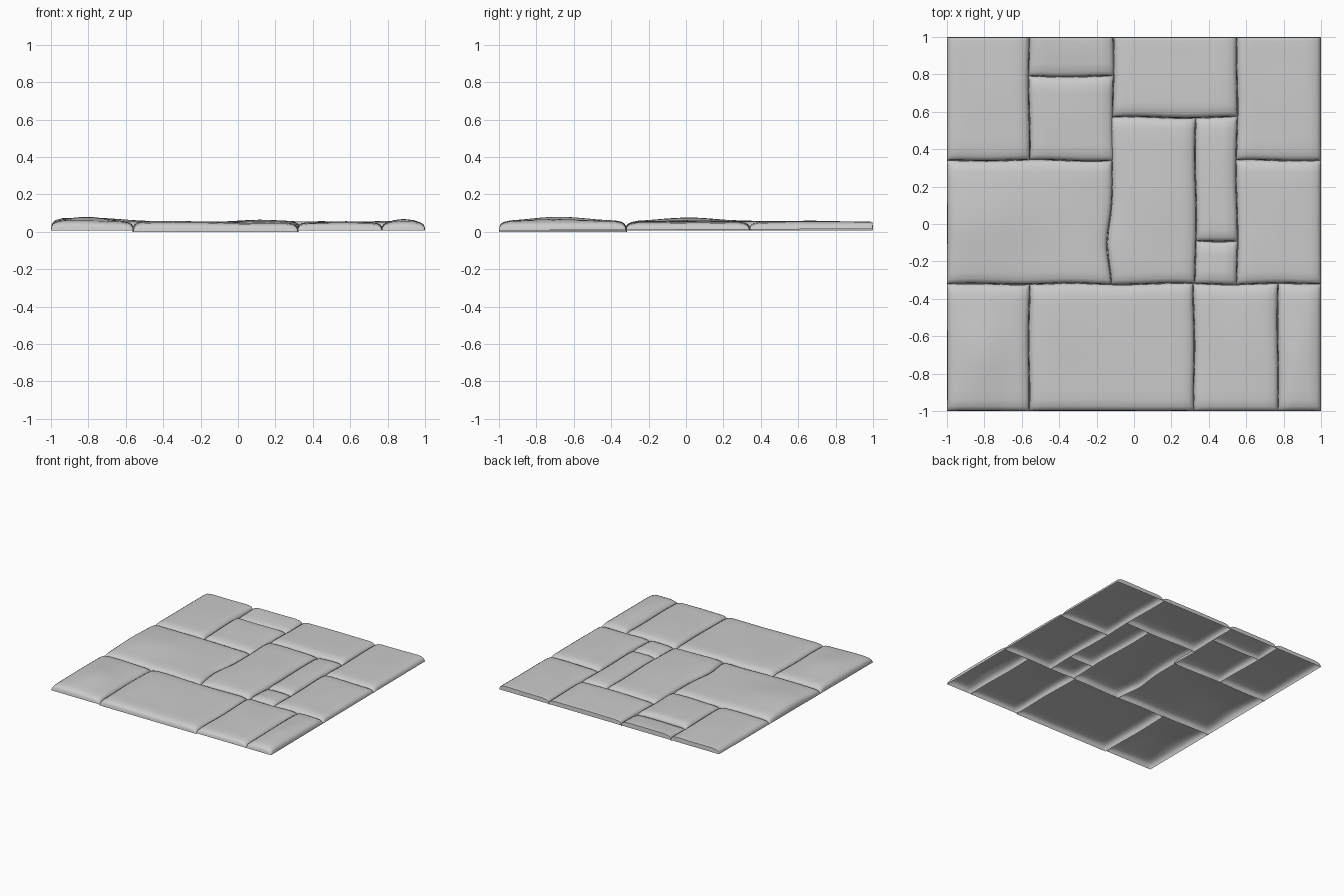
import bpy, bmesh, math

if "Cube" in bpy.data.objects:
    bpy.data.objects.remove(bpy.data.objects["Cube"])

# Slabs: x0, x1, y0, y1, height, x tilt, y tilt, bump height, bump centre (0-1 in slab)
SLABS = [
    ("back_left_slab",     -1.00, -0.56,  0.34, 1.00, .053,  .004,  .000, .007, .45, .45),
    ("back_strip_slab",    -0.56, -0.11,  0.79, 1.00, .046,  .002,  .014, .002, .50, .60),
    ("back_square_slab",   -0.56, -0.11,  0.34, 0.79, .053, -.004,  .006, .004, .45, .60),
    ("back_middle_slab",   -0.11,  0.55,  0.57, 1.00, .053,  .000, -.004, .004, .60, .40),
    ("back_right_slab",     0.55,  1.00,  0.34, 1.00, .052,  .002,  .002, .003, .50, .50),
    ("left_slab",          -1.00, -0.12, -0.32, 0.34, .052, -.005,  .000, .023, .22, .52),
    ("centre_slab",        -0.12,  0.33, -0.32, 0.57, .054,  .000,  .002, .010, .55, .45),
    ("narrow_slab",         0.33,  0.55, -0.09, 0.57, .052,  .003,  .000, .004, .50, .50),
    ("small_slab",          0.33,  0.55, -0.32, -0.09, .049, .003, -.004, .003, .50, .40),
    ("right_slab",          0.55,  1.00, -0.32, 0.34, .052, -.002,  .002, .004, .50, .50),
    ("front_left_slab",    -1.00, -0.56, -1.00, -0.32, .055, -.004, .004, .024, .45, .45),
    ("front_middle_slab",  -0.56,  0.32, -1.00, -0.32, .050, -.006, .003, .006, .20, .60),
    ("front_right_slab",    0.32,  0.77, -1.00, -0.32, .050,  .002, .003, .005, .50, .60),
    ("front_corner_slab",   0.77,  1.00, -1.00, -0.32, .053,  .000, .003, .015, .50, .45),
]
EDGE = [(0, 0), (.003, .46), (.010, .70), (.025, .88), (.06, 1)]   # rounded rim
CUT = [(0, 0), (.003, .93), (.010, .97), (.025, .99), (.06, 1)]    # straight back rim
N = 10


def stations(a, b, end=EDGE):
    """Positions and rim factors across a slab, dense near both edges."""
    out = [(a + o, f) for o, f in EDGE]
    lo, hi = a + .06, b - .06
    out += [(lo + (hi - lo) * i / N, 1) for i in range(1, N)]
    return out + [(b - o, f) for o, f in reversed(end)]


def warp(x, y):
    """Shared gentle waviness of the joints, none on the outer border."""
    k = max(0, (1 - x ** 6) * (1 - y ** 6))
    bend = .02 * math.exp(-((x + .12) / .12) ** 2 - ((y + .1) / .13) ** 2)
    return (x + k * (.004 * math.sin(9 * y + 4 * x) - bend),
            y + k * .004 * math.sin(11 * x + 3 * y))


def slab(name, x0, x1, y0, y1, h, tx, ty, amp, cx, cy):
    bm = bmesh.new()
    xs = stations(x0, x1)
    ys = stations(y0, y1, CUT if y1 == 1 else EDGE)
    rows = []
    for y, fy in ys:
        row = []
        for x, fx in xs:
            u, v = (x - x0) / (x1 - x0), (y - y0) / (y1 - y0)
            top = h + tx * (u - .5) + ty * (v - .5)
            top += amp * math.exp(-((u - cx) / .33) ** 2 - ((v - cy) / .33) ** 2)
            top += .0015 * math.sin(13 * x + 5 * y) * math.sin(8 * y - 4 * x)
            base = .011 + .004 * y if max(abs(x), abs(y)) > .999 else .006
            if name == "front_middle_slab":
                base = 0
            px, py = warp(x, y)
            row.append(bm.verts.new((px, py, base + (top - base) * fx * fy)))
        rows.append(row)
    # Open-bottomed shell: top surface and rims only
    for r0, r1 in zip(rows, rows[1:]):
        for i in range(len(r0) - 1):
            bm.faces.new((r0[i], r0[i + 1], r1[i + 1], r1[i]))
    me = bpy.data.meshes.new(name)
    bm.to_mesh(me)
    bm.free()
    ob = bpy.data.objects.new(name, me)
    bpy.context.collection.objects.link(ob)
    ob.select_set(True)
    bpy.context.view_layer.objects.active = ob


for s in SLABS:
    slab(*s)
bpy.ops.object.shade_smooth_by_angle(angle=math.radians(50))
